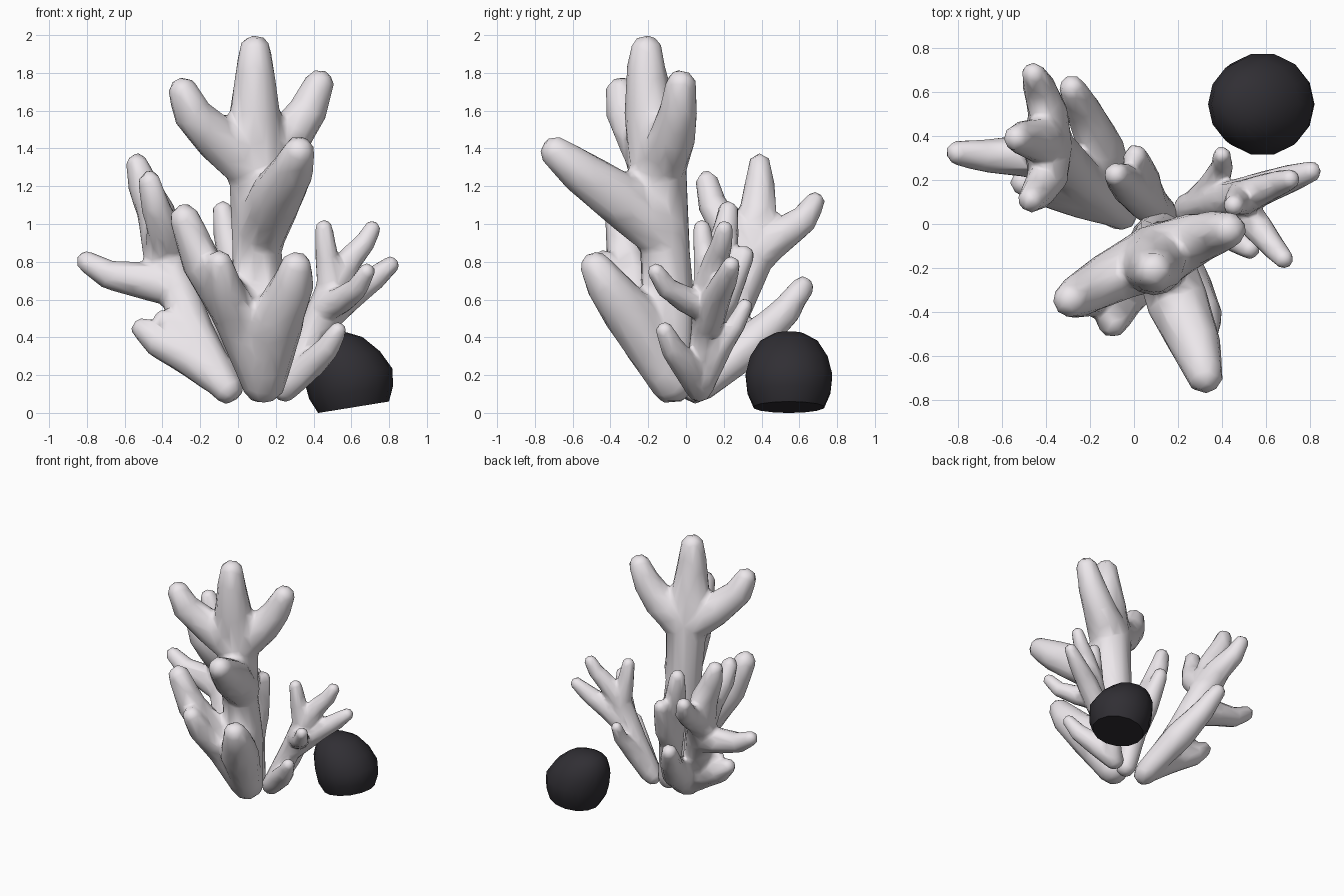
import bpy, bmesh, math
from mathutils import Vector, Matrix


def material(name, color):
    m = bpy.data.materials.new(name)
    m.diffuse_color = color
    return m


pale = material("pale_coral", (0.84, 0.80, 0.83, 1))
dark = material("dark_stone", (0.03, 0.028, 0.034, 1))


def ball(bm, p, r):
    bmesh.ops.create_icosphere(bm, subdivisions=2, radius=r, matrix=Matrix.Translation(p))


def branch(bm, pts):
    """Chain of tapered tubes; each point is x, y, z, radius; last point is the tip."""
    P = [(Vector(p[:3]), p[3] * 1.04) for p in pts]
    end, r = P[-1]
    P[-1] = (end - (end - P[-2][0]).normalized() * r * 0.95, r)
    ball(bm, *P[0])
    for (a, ra), (b, rb) in zip(P, P[1:]):
        d = b - a
        rot = d.to_track_quat('Z', 'Y').to_matrix().to_4x4()
        bmesh.ops.create_cone(bm, cap_ends=True, segments=10, radius1=ra, radius2=rb,
                              depth=d.length, matrix=Matrix.Translation((a + b) / 2) @ rot)
        ball(bm, b, rb)


def coral(name, voxel, branches):
    bm = bmesh.new()
    for b in branches:
        branch(bm, b)
    me = bpy.data.meshes.new(name)
    bm.to_mesh(me)
    bm.free()
    ob = bpy.data.objects.new(name, me)
    bpy.context.collection.objects.link(ob)
    me.materials.append(pale)
    # fuse the tubes, soften the forks, then reduce to a low-poly skin
    m = ob.modifiers.new("fuse", 'REMESH')
    m.mode = 'VOXEL'
    m.voxel_size = voxel
    m.use_smooth_shade = True
    m = ob.modifiers.new("soften", 'SMOOTH')
    m.factor = 0.5
    m.iterations = 4
    m = ob.modifiers.new("reduce", 'DECIMATE')
    m.ratio = 0.06
    return ob


# tall coral: trunk with a fan of four tips, and lower front branches
fork = (0.1, -0.15, 1.3, 0.15)
coral("tall_coral", 0.022, [
    [(0.14, -0.07, 0.16, 0.11), (0.12, -0.09, 0.5, 0.14), (0.10, -0.11, 0.85, 0.13),
     fork, (0.09, -0.19, 1.58, 0.135), (0.09, -0.21, 1.8, 0.105), (0.09, -0.21, 2.0, 0.085)],
    [fork, (-0.1, -0.24, 1.44, 0.12), (-0.24, -0.32, 1.58, 0.1), (-0.32, -0.36, 1.77, 0.08)],
    [fork, (0.27, -0.07, 1.46, 0.12), (0.37, -0.04, 1.6, 0.1), (0.46, -0.02, 1.81, 0.08)],
    [(0.12, -0.13, 0.95, 0.135), (0.2, -0.36, 1.14, 0.14), (0.28, -0.55, 1.27, 0.115),
     (0.34, -0.75, 1.43, 0.085)],
    [(0.14, -0.08, 0.16, 0.11), (0.21, -0.28, 0.5, 0.14), (0.29, -0.42, 0.68, 0.11),
     (0.32, -0.52, 0.84, 0.085)],
    [(0.13, -0.08, 0.16, 0.11), (0.0, -0.22, 0.52, 0.13),
     (-0.19, -0.31, 0.79, 0.105), (-0.31, -0.36, 1.1, 0.08)],
    [(0.0, -0.22, 0.5, 0.125), (-0.07, -0.37, 0.66, 0.095), (-0.11, -0.48, 0.85, 0.07)],
])

# left coral: leaning stem with a fan of four tips, and two low branches
fork = (-0.39, 0.36, 0.84, 0.11)
coral("left_coral", 0.018, [
    [(-0.06, 0.05, 0.13, 0.08), (-0.24, 0.2, 0.45, 0.1), fork,
     (-0.43, 0.38, 1.05, 0.1), (-0.5, 0.39, 1.2, 0.08), (-0.55, 0.39, 1.37, 0.06)],
    [fork, (-0.39, 0.22, 0.97, 0.09), (-0.44, 0.14, 1.1, 0.075), (-0.48, 0.1, 1.28, 0.06)],
    [fork, (-0.39, 0.5, 0.94, 0.09), (-0.43, 0.62, 1.02, 0.075), (-0.47, 0.71, 1.16, 0.055)],
    [(-0.33, 0.28, 0.66, 0.1), (-0.5, 0.31, 0.7, 0.095), (-0.68, 0.31, 0.73, 0.075),
     (-0.85, 0.33, 0.83, 0.055)],
    [(-0.05, 0.08, 0.14, 0.08), (-0.15, 0.34, 0.36, 0.105), (-0.23, 0.52, 0.53, 0.08),
     (-0.3, 0.65, 0.71, 0.06)],
    [(-0.06, 0.06, 0.14, 0.08), (-0.26, 0.13, 0.3, 0.1), (-0.42, 0.17, 0.38, 0.085),
     (-0.55, 0.2, 0.48, 0.06)],
    [(-0.26, 0.15, 0.38, 0.08), (-0.43, 0.16, 0.53, 0.045)],
])

# right coral: small fan near the stone
fork = (0.5, 0.12, 0.67, 0.08)
coral("right_coral", 0.012, [
    [(0.25, 0.07, 0.13, 0.07), (0.38, 0.1, 0.4, 0.075), fork,
     (0.47, 0.1, 0.83, 0.06), (0.45, 0.08, 1.02, 0.046)],
    [fork, (0.59, 0.16, 0.81, 0.067), (0.67, 0.19, 0.9, 0.055), (0.73, 0.21, 1.01, 0.045)],
    [(0.42, 0.11, 0.46, 0.08), (0.58, 0.16, 0.61, 0.077), (0.72, 0.21, 0.71, 0.062),
     (0.84, 0.25, 0.81, 0.046)],
    [(0.46, 0.1, 0.55, 0.075), (0.55, 0.0, 0.6, 0.07), (0.63, -0.1, 0.66, 0.055),
     (0.7, -0.18, 0.78, 0.044)],
    [(0.25, 0.07, 0.13, 0.07), (0.38, 0.0, 0.25, 0.075), (0.47, -0.07, 0.34, 0.063),
     (0.55, -0.13, 0.47, 0.046)],
    [(0.27, 0.08, 0.14, 0.065), (0.36, 0.17, 0.34, 0.068), (0.4, 0.26, 0.46, 0.05),
     (0.4, 0.33, 0.6, 0.04)],
])

# back coral: upright stem with two tips, between the others
coral("back_coral", 0.016, [
    [(0.12, 0.05, 0.13, 0.075), (0.05, 0.11, 0.55, 0.09),
     (-0.02, 0.17, 0.8, 0.085), (-0.06, 0.21, 0.96, 0.07), (-0.09, 0.23, 1.12, 0.055)],
    [(0.06, 0.1, 0.45, 0.085), (0.04, 0.2, 0.6, 0.08), (0.0, 0.33, 0.88, 0.055)],
])

# dark rounded stone: leaning lathe (radius, height, lean) with a flat underside
bm = bmesh.new()
profile = [(0.19, 0, 0), (0.225, 0.08, 0), (0.235, 0.17, 0), (0.21, 0.27, -0.025),
           (0.155, 0.36, -0.05), (0.08, 0.405, -0.07)]
n = 14
rings = [[bm.verts.new((s + r * math.cos(2 * math.pi * i / n),
                        r * math.sin(2 * math.pi * i / n), z)) for i in range(n)]
         for r, z, s in profile]
for a, b in zip(rings, rings[1:]):
    for i in range(n):
        j = (i + 1) % n
        bm.faces.new((a[i], a[j], b[j], b[i]))
bm.faces.new(rings[0][::-1])
top = bm.verts.new((-0.08, 0, 0.415))
for i in range(n):
    bm.faces.new((rings[-1][i], rings[-1][(i + 1) % n], top))
me = bpy.data.meshes.new("stone")
bm.to_mesh(me)
bm.free()
me.materials.append(dark)
stone = bpy.data.objects.new("stone", me)
bpy.context.collection.objects.link(stone)
stone.location = (0.612, 0.545, 0.03)
stone.rotation_euler = (0, -math.radians(9.2), 0)
bpy.context.view_layer.objects.active = stone
stone.select_set(True)
bpy.ops.object.shade_smooth_by_angle(angle=math.radians(50))
